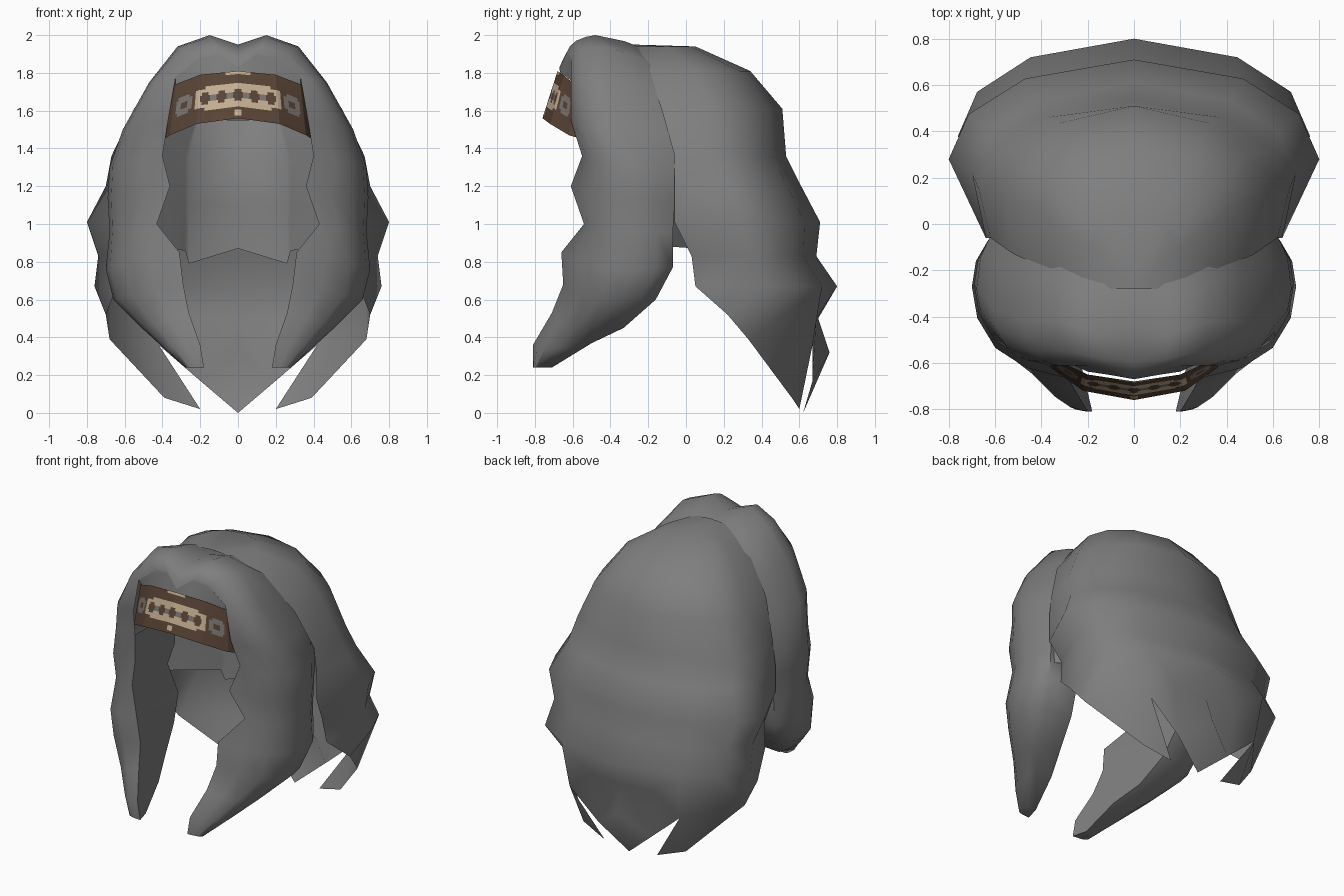
import bpy, bmesh, math
from mathutils import Vector

old = bpy.data.objects.get("Cube")
if old:
    bpy.data.objects.remove(old, do_unlink=True)


def material(name, colour):
    mat = bpy.data.materials.new(name)
    mat.use_nodes = True
    mat.diffuse_color = (*colour, 1)
    shader = mat.node_tree.nodes["Principled BSDF"]
    shader.inputs["Base Color"].default_value = (*colour, 1)
    shader.inputs["Roughness"].default_value = 0.8
    return mat


hair = material("hair_grey", (0.21, 0.21, 0.21))
brown = material("band_brown", (0.10, 0.058, 0.038))
tan = material("band_tan", (0.56, 0.43, 0.29))
slate = material("band_slate", (0.20, 0.18, 0.17))


def add_grid(bm, rows):
    """Skin a list of equally long point rows and return the vertex rows."""
    grid = [[bm.verts.new(p) for p in row] for row in rows]
    for upper, lower in zip(grid, grid[1:]):
        for j in range(len(upper) - 1):
            bm.faces.new((upper[j], upper[j + 1], lower[j + 1], lower[j]))
    return grid


def finish(name, bm, materials, angle):
    """Turn a half mesh into a mirrored, smooth-shaded object."""
    bmesh.ops.remove_doubles(bm, verts=bm.verts, dist=0.0005)
    bmesh.ops.recalc_face_normals(bm, faces=bm.faces)
    mesh = bpy.data.meshes.new(name)
    bm.to_mesh(mesh)
    bm.free()
    for mat in materials:
        mesh.materials.append(mat)
    obj = bpy.data.objects.new(name, mesh)
    bpy.context.collection.objects.link(obj)
    bpy.ops.object.select_all(action="DESELECT")
    obj.select_set(True)
    bpy.context.view_layer.objects.active = obj
    bpy.ops.object.shade_smooth_by_angle(angle=math.radians(angle))
    mirror = obj.modifiers.new("mirror", "MIRROR")
    mirror.use_clip = True


def blend(a, b, kx, ky, kz):
    """Mix two points with a separate factor on each axis."""
    return Vector(p + (q - p) * k for p, q, k in zip(a, b, (kx, ky, kz)))


# Back hair: half rings from the back centre round to the open front edge
# height, back y, half width, widest y, front edge x, front edge y
rings = [
    (1.94, 0.05, 0.20, -0.10, 0.13, -0.28),
    (1.81, 0.34, 0.41, 0.05, 0.36, -0.20),
    (1.61, 0.51, 0.55, 0.12, 0.52, -0.13),
    (1.36, 0.53, 0.67, 0.15, 0.62, -0.06),
    (1.20, 0.61, 0.70, 0.22, 0.64, -0.06),
    (1.01, 0.71, 0.80, 0.28, 0.64, -0.06),
    (0.83, 0.69, 0.74, 0.33, 0.62, 0.03),
    (0.67, 0.80, 0.76, 0.38, 0.64, 0.05),
]
bm = bmesh.new()
rows = []
for z, back, width, mid, edge_x, edge_y in rings:
    row = []
    for t in map(math.radians, (0, 36, 63, 90)):
        row.append((width * math.sin(t), mid + (back - mid) * math.cos(t), z))
    rows.append(row + [(edge_x, edge_y, z)])
grid = add_grid(bm, rows)
bm.faces.new(grid[0] + [bm.verts.new((0, -0.28, 1.95))])

# Pointed ends of the back hair: a centre lock and a side lock
c = grid[-1]
new = bm.verts.new
notch = new((0.42, 0.67, 0.36))
waist, waist_side = new((0, 0.70, 0.50)), new((0.24, 0.69, 0.50))
flare, flare_side = new((0, 0.76, 0.32)), new((0.20, 0.67, 0.17))
tip = new((0, 0.62, 0))
hem, corner = new((0.70, 0.22, 0.52)), new((0.68, 0.33, 0.39))
side_low, side_tip = new((0.39, 0.56, 0.08)), new((0.20, 0.60, 0.02))
for face in (
    (c[0], c[1], waist_side, waist), (c[1], notch, waist_side),
    (waist, waist_side, flare_side, flare), (waist_side, notch, flare_side),
    (flare, flare_side, tip), (c[1], c[2], corner, notch),
    (c[2], c[3], hem, corner), (c[3], c[4], hem),
    (notch, corner, side_low), (notch, side_low, side_tip),
):
    bm.faces.new(face)
finish("back_hair", bm, [hair], 60)

# Front hair: each row gives the front edge, outermost and back edge points
front = [
    ((0, -0.67, 1.83), (0, -0.45, 1.95), (0, -0.25, 1.93)),
    ((0.10, -0.63, 1.90), (0.15, -0.48, 2.0), (0.13, -0.20, 1.92)),
    ((0.20, -0.61, 1.88), (0.32, -0.42, 1.94), (0.32, -0.12, 1.80)),
    ((0.33, -0.61, 1.78), (0.47, -0.42, 1.75), (0.45, -0.07, 1.66)),
    ((0.37, -0.61, 1.55), (0.61, -0.37, 1.50), (0.54, -0.02, 1.47)),
    ((0.40, -0.55, 1.36), (0.68, -0.28, 1.30), (0.61, -0.03, 1.30)),
    ((0.36, -0.61, 1.20), (0.69, -0.26, 1.14), (0.62, -0.06, 1.10)),
    ((0.43, -0.54, 1.00), (0.68, -0.26, 0.96), (0.62, -0.07, 0.95)),
    ((0.31, -0.66, 0.85), (0.70, -0.27, 0.76), (0.63, -0.07, 0.77)),
    ((0.29, -0.65, 0.68), (0.66, -0.34, 0.60), (0.58, -0.16, 0.60)),
    ((0.26, -0.71, 0.53), (0.51, -0.50, 0.45), (0.48, -0.33, 0.45)),
    ((0.20, -0.81, 0.36), (0.39, -0.61, 0.34), (0.38, -0.50, 0.37)),
    ((0.18, -0.81, 0.24), (0.28, -0.78, 0.24), (0.27, -0.71, 0.24)),
]
bm = bmesh.new()
outer = add_grid(bm, [
    [a, blend(a, b, 0.4, 0.1, 0.4), blend(a, b, 0.74, 0.32, 0.7),
     blend(a, b, 0.94, 0.65, 0.9), b, blend(b, d, 0.25, 0.55, 0.4), d]
    for a, b, d in front])
# Flat inner and back faces of the hanging locks
lining = add_grid(bm, [[d, blend(a, d, 0.3, 1, 0.9), a] for a, b, d in front[5:]])
bm.faces.new(outer[-1] + [lining[-1][1]])
finish("front_hair", bm, [hair], 60)

# Inner neck hair: a short curved curtain with a fold at its top
# x, y, bottom height
curtain = [(0, 0.31, 0.87), (0.26, 0.25, 0.79), (0.28, 0.23, 0.86),
           (0.45, 0.08, 0.87), (0.60, -0.06, 0.88)]
bm = bmesh.new()
add_grid(bm, [
    [(x * 0.8, y + 0.14, 1.55) for x, y, z in curtain],
    [(x, y, 1.34 + x * 0.05) for x, y, z in curtain],
    [(x, y, 1.1) for x, y, z in curtain],
    [(x, y - 0.02, z) for x, y, z in curtain],
])
finish("neck_hair", bm, [hair], 40)

# Headband: top and bottom edge points at chosen positions along the half band
stations = [
    (0.0, (0, -0.68, 1.81), (0, -0.76, 1.56)),
    (0.6, (0.20, -0.65, 1.79), (0.22, -0.72, 1.53)),
    (1.0, (0.33, -0.59, 1.74), (0.36, -0.62, 1.47)),
    (1.25, (0.42, -0.45, 1.70), (0.44, -0.45, 1.42)),
]


def band_point(u, v):
    for (u0, top0, low0), (u1, top1, low1) in zip(stations, stations[1:]):
        if u <= u1 + 1e-6:
            k = (u - u0) / (u1 - u0)
            high = Vector(top0).lerp(Vector(top1), k)
            return Vector(low0).lerp(Vector(low1), k).lerp(high, v)


def band_colour(u, v):
    """0 brown, 1 tan, 2 slate, from the place along and across the band."""
    h = abs(v - 0.5)
    ring = math.hypot((u - 0.83) * 1.5, h)
    if 0.09 < ring < 0.2:
        return 2
    if any(abs(u - centre) / 0.1 + h / 0.17 < 1 for centre in (0, 0.25, 0.5)):
        return 0
    if u < 0.45 and h < 0.07:
        return 2
    if u < 0.66 and h < 0.28 - 0.25 * max(0, u - 0.25):
        return 1
    if v > 0.93 and u < 0.2 or u < 0.06 and 0.04 < v < 0.17:
        return 1
    return 0


across, along = 16, 50
bm = bmesh.new()
add_grid(bm, [[band_point(1.25 * i / along, j / across)
               for j in range(across + 1)] for i in range(along + 1)])
bm.faces.ensure_lookup_table()
for n, face in enumerate(bm.faces):
    i, j = divmod(n, across)
    face.material_index = band_colour(1.25 * (i + 0.5) / along, (j + 0.5) / across)
finish("headband", bm, [brown, tan, slate], 10)

# Hairline: swept hair between the fringe edge and the top of the band
bm = bmesh.new()
add_grid(bm, [[row[0] for row in front[:4]],
              [band_point(u, 0.97) + Vector((0, 0.015, 0)) for u in (0, 0.3, 0.6, 1)]])
finish("hairline", bm, [hair], 40)
